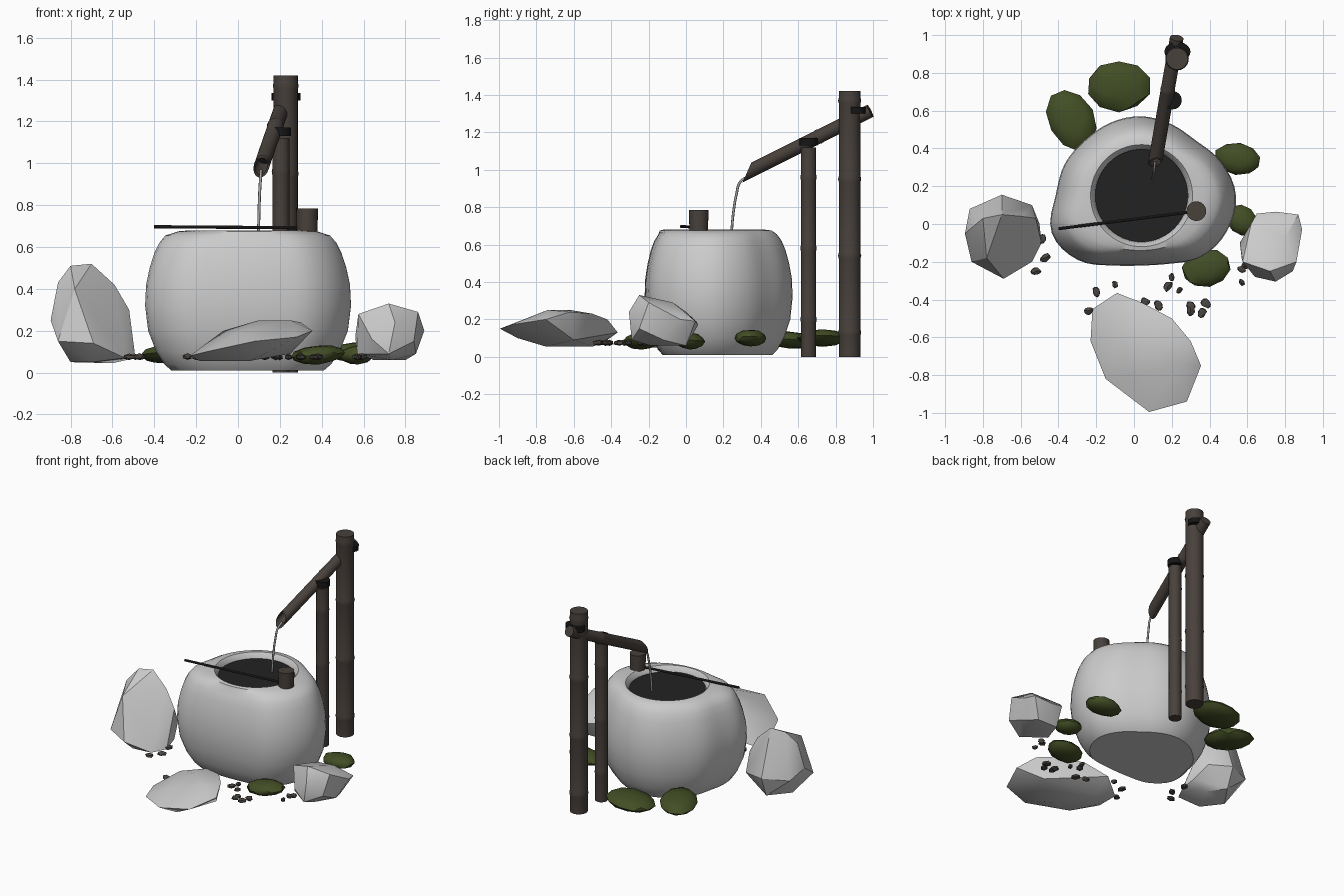
import bpy, bmesh, random
from math import sin, cos, tau, radians
from mathutils import Vector, Matrix

random.seed(4)
old = bpy.data.objects.get("Cube")
if old:
    bpy.data.objects.remove(old, do_unlink=True)


def material(name, r, g, b):
    m = bpy.data.materials.new(name)
    m.use_nodes = True
    m.diffuse_color = (r, g, b, 1)
    shader = m.node_tree.nodes["Principled BSDF"]
    shader.inputs["Base Color"].default_value = (r, g, b, 1)
    shader.inputs["Roughness"].default_value = 0.8
    return m


STONE = material("pale stone", 0.6, 0.6, 0.6)
WOOD = material("brown bamboo", 0.065, 0.052, 0.044)
DARK = material("dark handle wood", 0.03, 0.026, 0.023)
CORD = material("black cord", 0.008, 0.008, 0.008)
POOL = material("dark water", 0.016, 0.016, 0.016)
STREAM = material("pale water", 0.35, 0.35, 0.35)
MOSS = material("green moss", 0.055, 0.075, 0.018)
GRAVEL = material("brown gravel", 0.07, 0.06, 0.053)


def finish(name, bm, mat, angle=35):
    """Turn a bmesh into a shaded, coloured object."""
    bmesh.ops.recalc_face_normals(bm, faces=bm.faces)
    mesh = bpy.data.meshes.new(name)
    bm.to_mesh(mesh)
    bm.free()
    mesh.materials.append(mat)
    ob = bpy.data.objects.new(name, mesh)
    bpy.context.collection.objects.link(ob)
    bpy.ops.object.select_all(action="DESELECT")
    bpy.context.view_layer.objects.active = ob
    ob.select_set(True)
    bpy.ops.object.shade_smooth_by_angle(angle=radians(angle))
    return ob


def loft(bm, rings):
    """Bridge rings of points and cap both ends."""
    loops = [[bm.verts.new(p) for p in ring] for ring in rings]
    n = len(loops[0])
    for a, b in zip(loops, loops[1:]):
        for i in range(n):
            j = (i + 1) % n
            bm.faces.new((a[i], a[j], b[j], b[i]))
    bm.faces.new(loops[0])
    bm.faces.new(loops[-1])


def rod(name, start, end, profile, mat, sides=24, cut=None):
    """Turn a (distance, radius) profile about the line from start to end."""
    start, end = Vector(start), Vector(end)
    turn = (end - start).to_track_quat("Z", "Y")
    bm = bmesh.new()
    loft(bm, [[start + turn @ Vector((r * cos(tau * i / sides), r * sin(tau * i / sides), d))
               for i in range(sides)] for d, r in profile])
    if cut:
        bmesh.ops.bisect_plane(bm, geom=bm.verts[:] + bm.edges[:] + bm.faces[:],
                               plane_co=cut[0], plane_no=cut[1], clear_outer=True)
    return finish(name, bm, mat)


def bamboo(length, radius, nodes):
    """Profile with a slight swelling at each node."""
    profile = [(0, radius)]
    for d in nodes:
        profile += [(d - 0.015, radius), (d, radius * 1.07), (d + 0.015, radius)]
    return profile + [(length, radius)]


def stone(name, points):
    bm = bmesh.new()
    for p in points:
        bm.verts.new(p)
    hull = bmesh.ops.convex_hull(bm, input=bm.verts[:])
    spare = [v for v in hull["geom_interior"] if isinstance(v, bmesh.types.BMVert)]
    bmesh.ops.delete(bm, geom=spare, context="VERTS")
    return finish(name, bm, STONE, 32)


def lump(name, centre, size, mat, detail, tilt=0, spin=0, rough=0.0):
    bm = bmesh.new()
    bmesh.ops.create_icosphere(bm, subdivisions=detail, radius=1)
    for v in bm.verts:
        v.co *= 1 + random.uniform(-rough, rough)
    place = (Matrix.Translation(centre) @ Matrix.Rotation(spin, 4, "Z")
             @ Matrix.Rotation(tilt, 4, "Y") @ Matrix.Diagonal((*size, 1)))
    bmesh.ops.transform(bm, matrix=place, verts=bm.verts)
    return finish(name, bm, mat)


# Basin: an uneven outline scaled by height, blending into a round rim
CX, CY = 0.04, 0.15
outline = [.50, .46, .41, .41, .42, .42, .42, .44, .455, .515, .48, .40, .37, .39, .455, .49]


def reach(t):
    """Smooth radius at a fraction t of the full turn."""
    k = int(t * 16)
    f = t * 16 - k
    a, b, c, d = (outline[(k + o) % 16] for o in (-1, 0, 1, 2))
    return b + f / 2 * (c - a + f * (2 * a - 5 * b + 4 * c - d + f * (3 * (b - c) + d - a)))


def basin_ring(z, scale, mix=0.0, circle=0.0):
    ring = []
    for i in range(64):
        r = reach(i / 64) * scale * (1 - mix) + circle * mix
        ring.append((CX + r * cos(tau * i / 64), CY + r * sin(tau * i / 64), z))
    return ring


bm = bmesh.new()
walls = [(.01, .74), (.04, .81), (.1, .89), (.2, .97), (.32, 1), (.42, .99),
         (.5, .955), (.57, .91), (.62, .86), (.655, .8)]
rings = [basin_ring(z, s) for z, s in walls]
rings += [basin_ring(.675, .73, .5, .31), basin_ring(.68, 0, 1, .27),
          basin_ring(.655, 0, 1, .25), basin_ring(.62, 0, 1, .243)]
loft(bm, rings)
finish("basin", bm, STONE, 40)
rod("basin_water", (CX, CY, .63), (CX, CY, .65), [(0, .24), (.015, .245)], POOL, 48)

# Bamboo posts and slanted spout
rod("tall_post", (.228, .875, 0), (.228, .875, 1), bamboo(1.42, .058, (.13, .54, .95, 1.37)), WOOD)
rod("short_post", (.205, .655, 0), (.205, .655, 1), bamboo(1.12, .041, (.2, .58, .96)), WOOD)
back, front = Vector((.226, .985, 1.315)), Vector((.104, .28, .962))
length = (front - back).length
spout = [(0, .036), (.3, .037), (.31, .04), (.32, .037), (length, .037), (length, .029), (length - .2, .029)]
rod("spout", back, front, spout, WOOD, cut=((.11, .328, .99), (0, -.92, .4)))
rod("spout_hollow", back, front, [(length - .15, .03), (length - .14, .03)], CORD)

# Cord lashings
rod("short_post_cord", (.205, .655, 1.13), (.205, .655, 1.2), [(0, .048), (.04, .048)], CORD)
lashing = rod("tall_post_cord", (0, 0, 0), (0, 0, 1), [(0, 1), (.035, 1)], CORD)
lashing.location = (.23, .912, 1.3)
lashing.scale = (.069, .052, 1)

# Falling water
curve = bpy.data.curves.new("water_stream", "CURVE")
curve.dimensions = "3D"
curve.bevel_depth = .007
curve.bevel_resolution = 2
path = [(.11, .335, .965), (.108, .29, .935), (.104, .27, .87), (.1, .252, .76), (.098, .242, .645)]
spline = curve.splines.new("BEZIER")
spline.bezier_points.add(len(path) - 1)
for point, co in zip(spline.bezier_points, path):
    point.co = co
    point.handle_left_type = point.handle_right_type = "AUTO"
curve.materials.append(STREAM)
bpy.context.collection.objects.link(bpy.data.objects.new("water_stream", curve))

# Ladle resting on the rim
rod("ladle_handle", (-.4, -.025, .697), (.31, .065, .692), [(0, .008), (.715, .008)], DARK, 10)
rod("ladle_cup", (.33, .068, .675), (.33, .068, 1), [(0, .05), (.11, .052)], WOOD)

# Boulders
stone("left_boulder", [
    (-.895, -.05, .25), (-.87, .08, .2), (-.86, -.2, .15), (-.69, -.29, .14), (-.54, -.2, .07),
    (-.49, -.1, .07), (-.5, 0, .1), (-.54, .1, .18), (-.7, .155, .2), (-.86, -.02, .43),
    (-.8, .03, .51), (-.7, .05, .52), (-.59, .04, .42), (-.52, .03, .3), (-.78, -.18, .4),
    (-.8, -.05, .05), (-.6, 0, .045), (-.7, -.18, .05), (-.7, .1, .06)])
stone("right_boulder", [
    (.575, -.2, .28), (.72, -.25, .33), (.86, -.2, .29), (.75, -.305, .24), (.64, -.28, .16),
    (.84, -.25, .15), (.89, -.03, .2), (.87, .05, .19), (.75, .065, .17), (.65, .055, .19),
    (.62, 0, .24), (.56, -.1, .17), (.57, -.18, .09), (.72, -.29, .09), (.85, -.12, .09),
    (.8, 0, .06), (.65, 0, .06), (.74, -.19, .06), (.8, -.07, .29)])
stone("front_boulder", [
    (-.09, -.365, .13), (.05, -.42, .2), (.2, -.5, .23), (.3, -.62, .24), (.355, -.75, .2),
    (.28, -.94, .17), (.08, -.995, .15), (-.15, -.82, .1), (-.23, -.62, .08), (-.22, -.45, .07),
    (-.07, -.55, .2), (.1, -.62, .25), (.25, -.74, .25), (0, -.8, .19), (.25, -.6, .09),
    (.05, -.75, .055), (-.1, -.5, .055), (-.18, -.6, .055), (.15, -.9, .1)])

# Moss cushions: centre x, y, z, half width, half depth, spin
for i, (x, y, z, w, d, spin) in enumerate([
        (-.08, .73, .1, .17, .135, 0), (-.33, .55, .09, .17, .125, -1.1), (.55, .345, .1, .125, .085, -.15),
        (.57, .02, .085, .09, .075, -.7), (.38, -.235, .085, .13, .1, .2)]):
    lump(f"moss_{i + 1}", (x, y, z), (w, d, .045), MOSS, 2, -.08, spin, .04)

# Gravel
spots = [(-.49, -.08), (-.47, -.18), (-.52, -.25), (-.2, -.36), (-.24, -.46), (-.1, -.32),
         (.06, -.41), (.13, -.43), (.2, -.28), (.24, -.35), (.18, -.33), (.3, -.43),
         (.36, -.47), (.38, -.42), (.3, -.46), (.57, -.24), (.57, -.31), (.59, -.22)]
for i, (x, y) in enumerate(spots):
    size = random.uniform(.02, .034)
    lump(f"pebble_{i + 1}", (x, y, .075), (size, size * .75, .016), GRAVEL, 1, 0, random.uniform(0, 3), .15)
